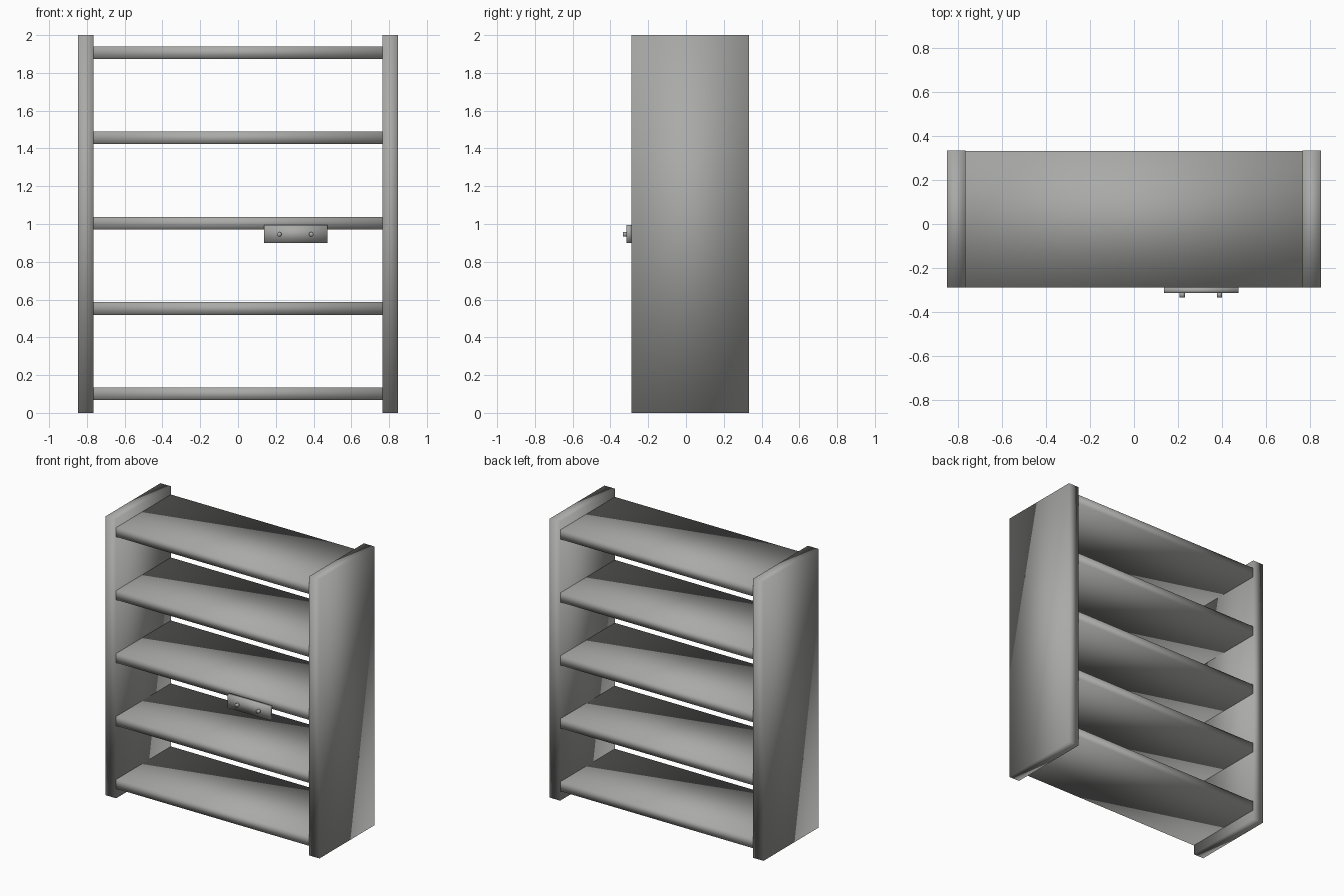
import bpy
import bmesh
from mathutils import Matrix, Vector

cube = bpy.data.objects.get("Cube")
if cube:
    bpy.data.objects.remove(cube, do_unlink=True)

grey = bpy.data.materials.new("plain grey")
grey.use_nodes = True
colour = (0.4, 0.4, 0.39, 1)
grey.diffuse_color = colour
grey.node_tree.nodes["Principled BSDF"].inputs["Base Color"].default_value = colour


def finish(name, bm):
    """Turn a bmesh into a softly shaded grey object."""
    for face in bm.faces:
        face.smooth = True
    mesh = bpy.data.meshes.new(name)
    bm.to_mesh(mesh)
    bm.free()
    mesh.materials.append(grey)
    obj = bpy.data.objects.new(name, mesh)
    bpy.context.collection.objects.link(obj)
    return obj


def box(name, low, high):
    low, high = Vector(low), Vector(high)
    bm = bmesh.new()
    place = Matrix.Translation((low + high) / 2) @ Matrix.Diagonal((*(high - low), 1))
    bmesh.ops.create_cube(bm, size=1, matrix=place)
    return finish(name, bm)


def peg(name, x, z, front, back, radius):
    bm = bmesh.new()
    place = Matrix.Translation((x, (front + back) / 2, z)) @ Matrix.Rotation(1.5708, 4, "X")
    bmesh.ops.create_cone(bm, cap_ends=True, segments=24, radius1=radius,
                          radius2=radius, depth=back - front, matrix=place)
    return finish(name, bm)


FRONT, BACK = -0.288, 0.333
INNER, OUTER = 0.765, 0.848

# Upright side panels
box("left_side_panel", (INNER, FRONT, 0), (OUTER, BACK, 2))
box("right_side_panel", (-OUTER, FRONT, 0), (-INNER, BACK, 2))

# Five evenly spaced shelves, housed in the side panels
for i in range(5):
    bottom = 0.068 + i * 0.4515
    box(f"shelf_{i + 1}", (-OUTER + 0.002, FRONT + 0.001, bottom),
        (OUTER - 0.002, BACK - 0.001, bottom + 0.067))

# Small plate with two pegs on the middle shelf
box("front_plate", (0.137, FRONT - 0.026, 0.9), (0.473, FRONT, 0.995))
for side, x in (("right", 0.219), ("left", 0.388)):
    peg(f"{side}_peg", x, 0.945, -0.333, FRONT - 0.02, 0.012)
